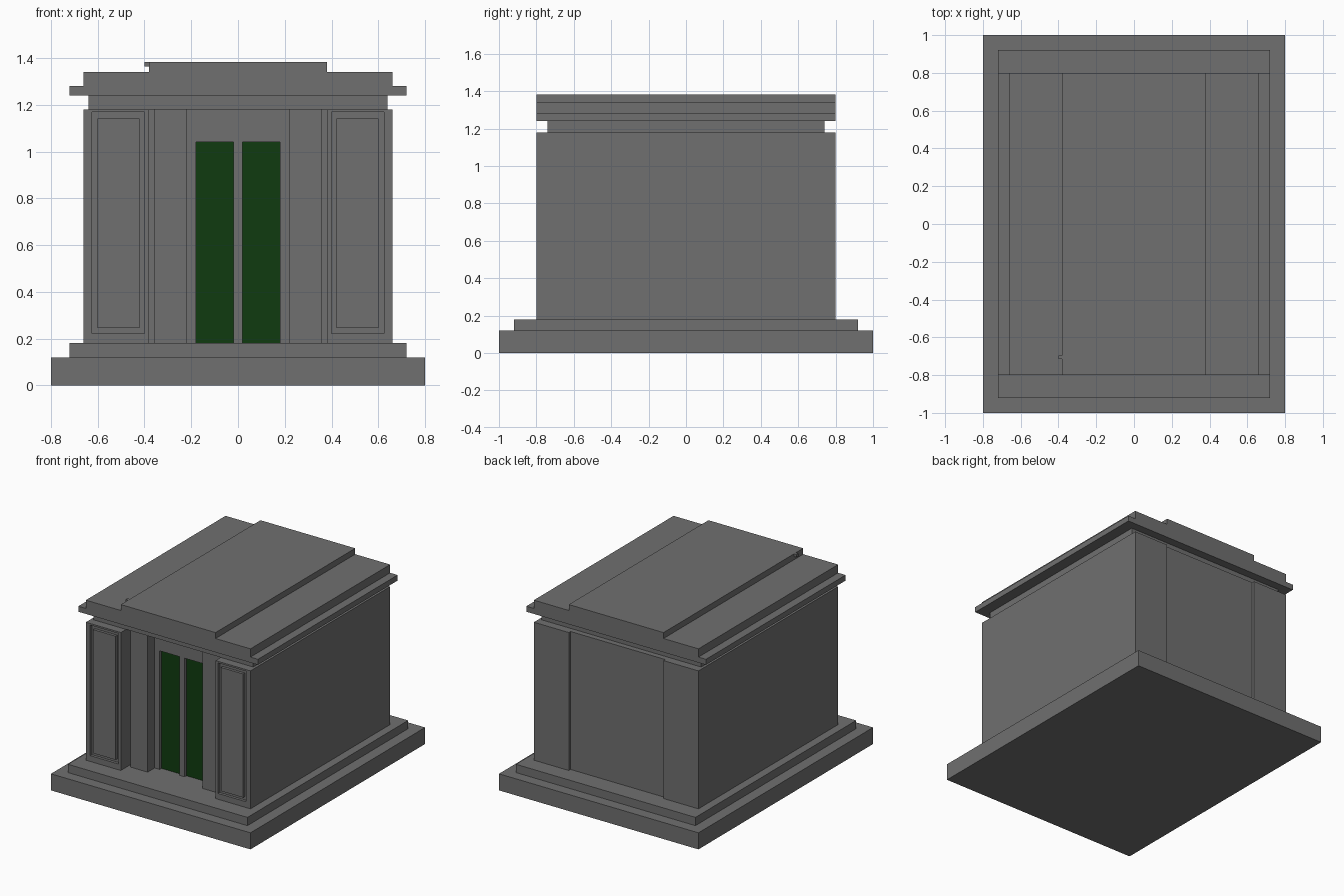
import bpy, bmesh

if "Cube" in bpy.data.objects:
    bpy.data.objects.remove(bpy.data.objects["Cube"])


def material(name, rgb):
    m = bpy.data.materials.new(name)
    m.diffuse_color = (*rgb, 1.0)
    m.use_nodes = True
    m.node_tree.nodes["Principled BSDF"].inputs["Base Color"].default_value = m.diffuse_color
    return m


STONE = material("grey_stone", (0.16, 0.16, 0.16))
GREEN = material("dark_green", (0.005, 0.044, 0.005))


def finish(name, bm, mat, mirror=False):
    bmesh.ops.recalc_face_normals(bm, faces=bm.faces)
    mesh = bpy.data.meshes.new(name)
    bm.to_mesh(mesh)
    bm.free()
    mesh.materials.append(mat)
    ob = bpy.data.objects.new(name, mesh)
    bpy.context.collection.objects.link(ob)
    if mirror:
        ob.modifiers.new("mirror_x", 'MIRROR').use_mirror_merge = False
    return ob


def skin(name, rings, mat=STONE, mirror=False):
    """Joins rings of points one after the other and caps both ends."""
    bm = bmesh.new()
    loops = [[bm.verts.new(p) for p in ring] for ring in rings]
    for a, b in zip(loops, loops[1:]):
        n = len(a)
        for i in range(n):
            j = (i + 1) % n
            bm.faces.new((a[i], a[j], b[j], b[i]))
    bm.faces.new(loops[0])
    bm.faces.new(loops[-1])
    return finish(name, bm, mat, mirror)


def rect(x0, x1, z0, z1, y):
    return [(x0, y, z0), (x1, y, z0), (x1, y, z1), (x0, y, z1)]


def box(name, x0, x1, y0, y1, z0, z1, mat=STONE, mirror=False):
    return skin(name, [rect(x0, x1, z0, z1, y) for y in (y1, y0)], mat, mirror)


# Stepped base
box("base_slab", -0.80, 0.80, -1.0, 1.0, 0, 0.12)
box("base_step", -0.72, 0.72, -0.92, 0.92, 0.12, 0.18)

# Side blocks with a grooved, raised panel on the front
outer, groove, panel = (0.38, 0.66, 0.18, 1.18), (0.40, 0.625, 0.222, 1.168), (0.422, 0.602, 0.246, 1.142)
skin("side_block", [rect(*outer, 0.80), rect(*outer, -0.80), rect(*groove, -0.80),
                    rect(*groove, -0.78), rect(*panel, -0.78), rect(*panel, -0.80)], mirror=True)

# Middle chamber, door surround and inner piers
box("chamber", -0.38, 0.38, -0.60, 0.78, 0.18, 1.18)
box("door_side_wall", 0.18, 0.38, -0.64, -0.60, 0.18, 1.18, mirror=True)
box("door_lintel", -0.18, 0.18, -0.64, -0.60, 1.04, 1.18)
box("door_post", -0.02, 0.02, -0.64, -0.60, 0.18, 1.04)
box("door_pier", 0.22, 0.358, -0.72, -0.64, 0.18, 1.18, mirror=True)
box("door_leaf", 0.02, 0.18, -0.62, -0.60, 0.18, 1.04, GREEN, mirror=True)

# Frieze and stepped roof
box("frieze", -0.64, 0.64, -0.74, 0.74, 1.18, 1.24)
half = [(0.72, 1.24), (0.72, 1.28), (0.66, 1.28), (0.66, 1.34), (0.38, 1.34), (0.38, 1.383)]
outline = half + [(-x, z) for x, z in reversed(half)]
skin("roof", [[(x, y, z) for x, z in outline] for y in (0.80, -0.80)])

# Small lug on the roof's left edge
box("roof_lug", -0.40, -0.38, -0.715, -0.695, 1.363, 1.383)
